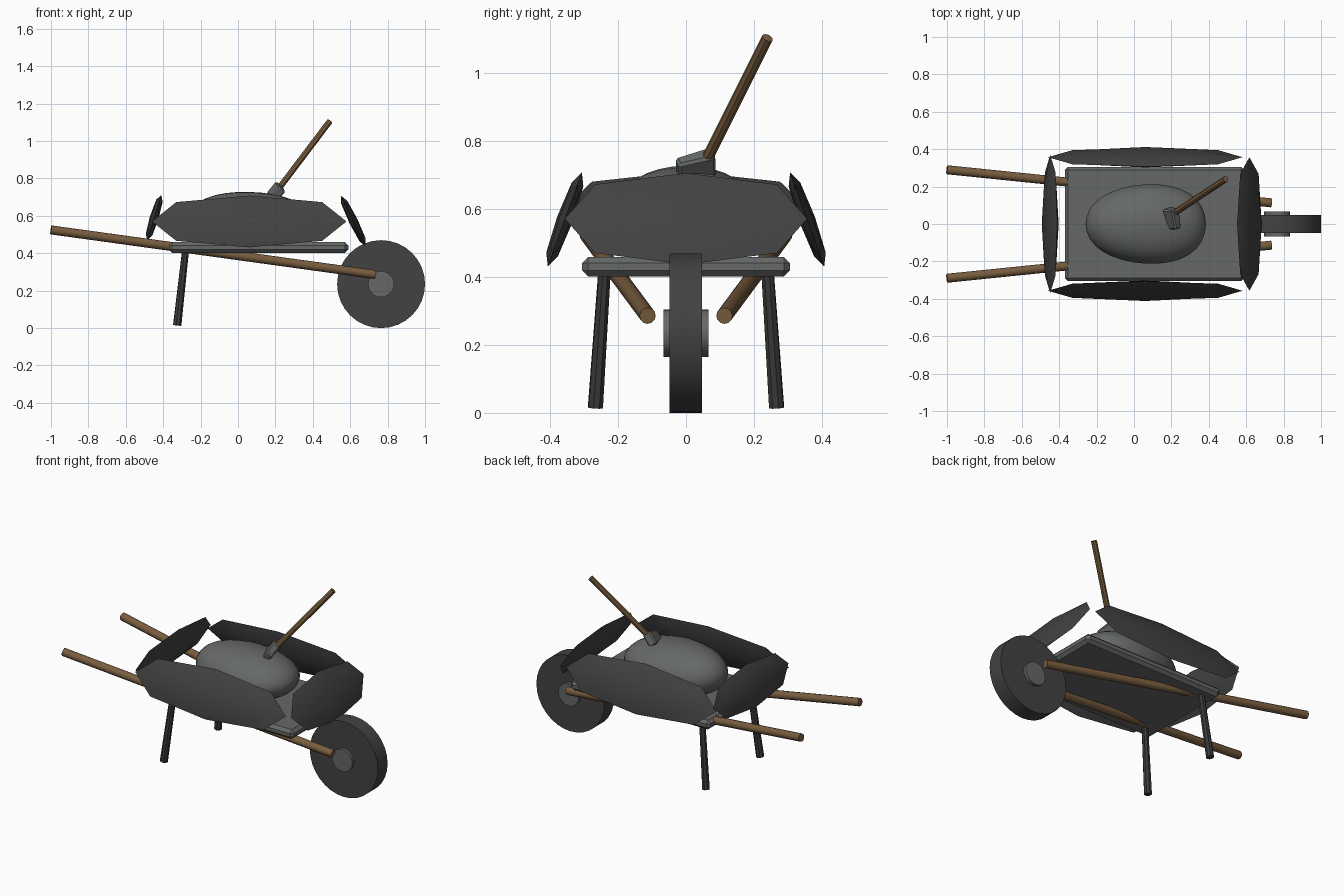
import bpy, bmesh
from math import radians
from mathutils import Vector, Matrix

default = bpy.data.objects.get("Cube")
if default:
    bpy.data.objects.remove(default, do_unlink=True)


def material(name, color):
    m = bpy.data.materials.new(name)
    m.use_nodes = True
    rgba = (*color, 1)
    m.diffuse_color = rgba
    m.node_tree.nodes["Principled BSDF"].inputs["Base Color"].default_value = rgba
    return m


slate = material("dark slate", (0.055, 0.055, 0.055))
charcoal = material("charcoal legs", (0.042, 0.042, 0.043))
stone = material("grey stone", (0.13, 0.14, 0.135))
wood = material("brown wood", (0.19, 0.11, 0.05))


def finish(name, bm, mat, matrix=Matrix(), subdiv=0, bevel=0, smooth=30):
    """Turn a bmesh into an object, apply its modifier and shade it."""
    mesh = bpy.data.meshes.new(name)
    bm.to_mesh(mesh)
    bm.free()
    ob = bpy.data.objects.new(name, mesh)
    bpy.context.collection.objects.link(ob)
    mesh.materials.append(mat)
    ob.matrix_world = matrix
    bpy.ops.object.select_all(action='DESELECT')
    ob.select_set(True)
    bpy.context.view_layer.objects.active = ob
    if subdiv:
        mod = ob.modifiers.new("round", 'SUBSURF')
        mod.levels = subdiv
        mod.use_limit_surface = False
        bpy.ops.object.modifier_apply(modifier=mod.name)
    if bevel:
        mod = ob.modifiers.new("bevel", 'BEVEL')
        mod.width, mod.segments = bevel, 1
        bpy.ops.object.modifier_apply(modifier=mod.name)
    if smooth:
        bpy.ops.object.shade_smooth_by_angle(angle=radians(smooth))
    return ob


def box(half):
    bm = bmesh.new()
    bmesh.ops.create_cube(bm, size=2)
    bmesh.ops.scale(bm, vec=half, verts=bm.verts)
    return bm


def rod(name, start, end, r1, r2, mat, sides=8, smooth=30):
    a, b = Vector(start), Vector(end)
    bm = bmesh.new()
    bmesh.ops.create_cone(bm, cap_ends=True, segments=sides, radius1=r1,
                          radius2=r2, depth=(b - a).length)
    turn = (b - a).to_track_quat('Z', 'Y').to_matrix().to_4x4()
    return finish(name, bm, mat, Matrix.Translation((a + b) / 2) @ turn, smooth=smooth)


# Wheel and hub
rod("wheel", (0.765, -0.049, 0.235), (0.765, 0.047, 0.235), 0.235, 0.235, slate, 32)
rod("wheel_hub", (0.765, -0.066, 0.235), (0.765, 0.066, 0.235), 0.07, 0.07, stone, 24)

# Flat slab tray
finish("tray", box((0.48, 0.306, 0.029)), stone,
       Matrix.Translation((0.11, 0, 0.431)), bevel=0.018, smooth=0)

# Long handles and legs on both sides
for side, s in (("right", -1), ("left", 1)):
    rod(side + "_handle", (-1, s * 0.29, 0.525), (0.735, s * 0.113, 0.286),
        0.024, 0.024, wood, 12)
    rod(side + "_leg", (-0.325, s * 0.267, 0.015), (-0.28, s * 0.24, 0.42),
        0.023, 0.019, charcoal, 8)

# Lens-shaped wall panels, leaning inward at the top
panels = {
    "front_panel": ((0.06, -0.357, 0.57), 0.52, 0.147, 20, 0),
    "back_panel": ((0.06, 0.357, 0.57), 0.52, 0.147, 20, 180),
    "handle_end_panel": ((-0.448, 0, 0.59), 0.37, 0.127, 17, -90),
    "wheel_end_panel": ((0.617, 0, 0.572), 0.357, 0.15, 26, 90),
}
for name, (centre, length, height, tilt, yaw) in panels.items():
    pose = (Matrix.Translation(centre) @ Matrix.Rotation(radians(yaw), 4, 'Z')
            @ Matrix.Rotation(radians(-tilt), 4, 'X'))
    finish(name, box((length, 0.024, height)), slate, pose, subdiv=1)

# Boulder: a rounded block, fitted to size and tapered to an egg shape
boulder = finish("boulder", box((1, 1, 1)), stone, subdiv=3, smooth=0)
reach = max(v.co.x for v in boulder.data.vertices)
for v in boulder.data.vertices:
    x, y, z = v.co / reach
    spread = 1 + 0.08 * x - 0.06 * z
    v.co = (0.063 + 0.322 * x, 0.212 * y * spread, 0.585 + 0.143 * z - 0.01 * x * z)
bpy.ops.object.shade_smooth_by_angle(angle=radians(40))

# Mallet resting on the boulder
grip_start, grip_end = Vector((0.21, 0.055, 0.735)), Vector((0.49, 0.24, 1.105))
rod("mallet_handle", grip_start, grip_end, 0.017, 0.017, wood, 8)

long_axis = Vector((-0.2, 0.95, 0.2)).normalized()
up_axis = Vector((0.62, 0, 0.78))
up_axis = (up_axis - long_axis * up_axis.dot(long_axis)).normalized()
side_axis = up_axis.cross(long_axis)
pose = Matrix((side_axis, long_axis, up_axis)).transposed().to_4x4()
pose.translation = (0.207, 0.028, 0.727)
head = box((0.027, 0.056, 0.042))
for v in head.verts:
    if v.co.y < 0:
        v.co.x *= 0.75
        v.co.z *= 0.8
finish("mallet_head", head, stone, pose, bevel=0.008, smooth=0)
